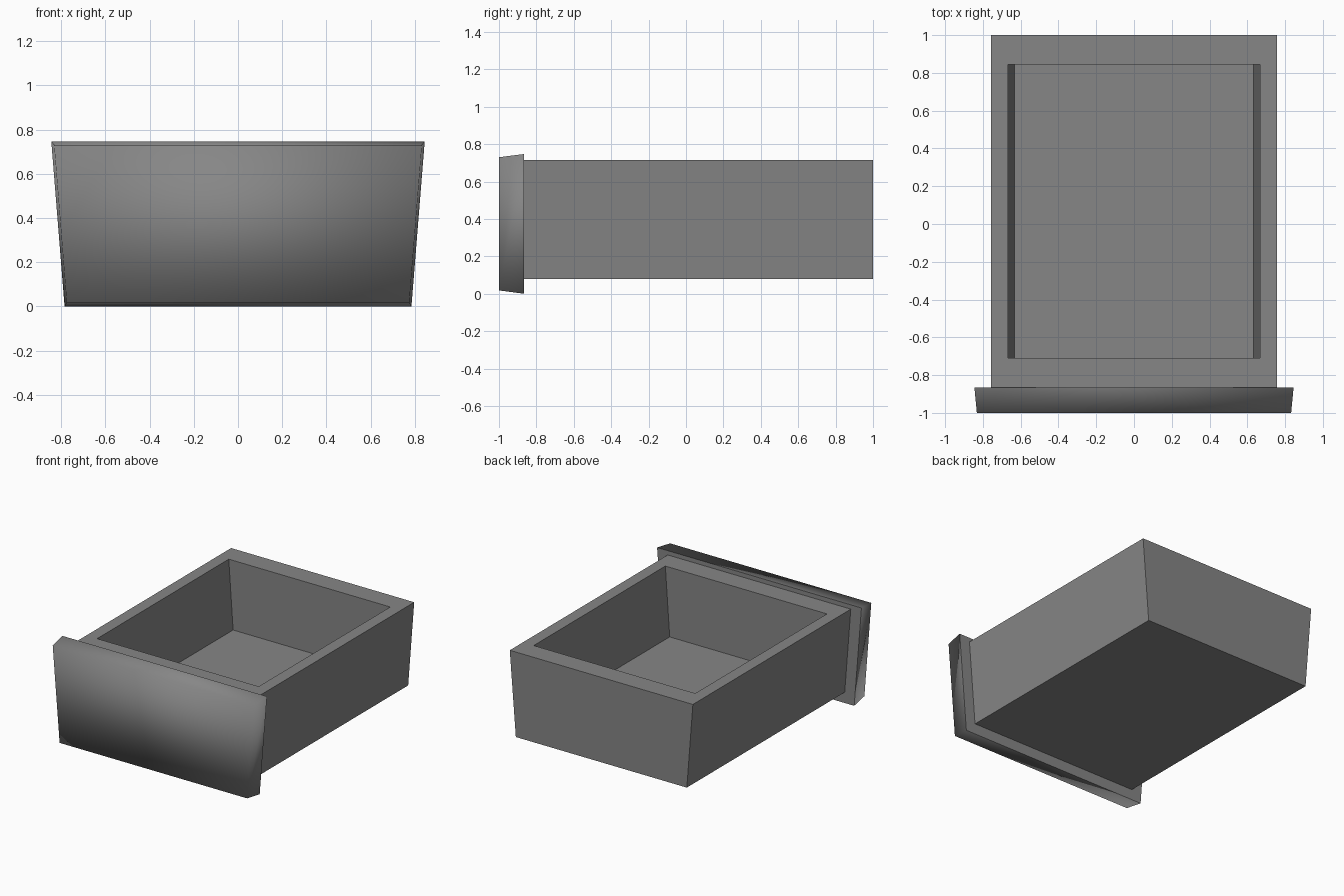
import bpy
import bmesh

if "Cube" in bpy.data.objects:
    bpy.data.objects.remove(bpy.data.objects["Cube"])

grey = bpy.data.materials.new("mid grey")
grey.use_nodes = True
colour = (0.24, 0.24, 0.24, 1)
grey.diffuse_color = colour
grey.node_tree.nodes["Principled BSDF"].inputs["Base Color"].default_value = colour


def loop(bm, points):
    return [bm.verts.new(p) for p in points]


def level(half_width, front, back, z):
    """Horizontal rectangle, anticlockwise from the front right corner."""
    return [(-half_width, front, z), (half_width, front, z),
            (half_width, back, z), (-half_width, back, z)]


def upright(y, bottom_half, top_half, bottom, top):
    """Upright trapezoid facing the front."""
    return [(-bottom_half, y, bottom), (bottom_half, y, bottom),
            (top_half, y, top), (-top_half, y, top)]


def bridge(bm, a, b):
    return [bm.faces.new((a[i], a[(i + 1) % 4], b[(i + 1) % 4], b[i]))
            for i in range(4)]


def finish(bm, name):
    bmesh.ops.recalc_face_normals(bm, faces=bm.faces[:])
    mesh = bpy.data.meshes.new(name)
    bm.to_mesh(mesh)
    bm.free()
    mesh.materials.append(grey)
    obj = bpy.data.objects.new(name, mesh)
    bpy.context.collection.objects.link(obj)


# Tapered open box: underside, outer walls, rim, inner walls, floor
bm = bmesh.new()
rings = [loop(bm, level(*r)) for r in (
    (0.707, -0.865, 1.0, 0.08),
    (0.757, -0.865, 1.0, 0.715),
    (0.668, -0.71, 0.845, 0.715),
    (0.632, -0.71, 0.845, 0.195))]
bm.faces.new(rings[0][::-1])
for lower, upper in zip(rings, rings[1:]):
    bridge(bm, lower, upper)
bm.faces.new(rings[-1])
finish(bm, "drawer_box")

# Front panel: soft shading over the face and chamfer, crisp back edge
bm = bmesh.new()
face_ring = loop(bm, upright(-1.0, 0.775, 0.832, 0.018, 0.73))
back_ring = loop(bm, upright(-0.865, 0.785, 0.845, 0.0, 0.747))
soft = bridge(bm, face_ring, back_ring) + [bm.faces.new(face_ring)]
back_face = bm.faces.new(back_ring[::-1])
for f in soft:
    f.smooth = True
for e in back_face.edges:
    e.smooth = False
finish(bm, "front_panel")
